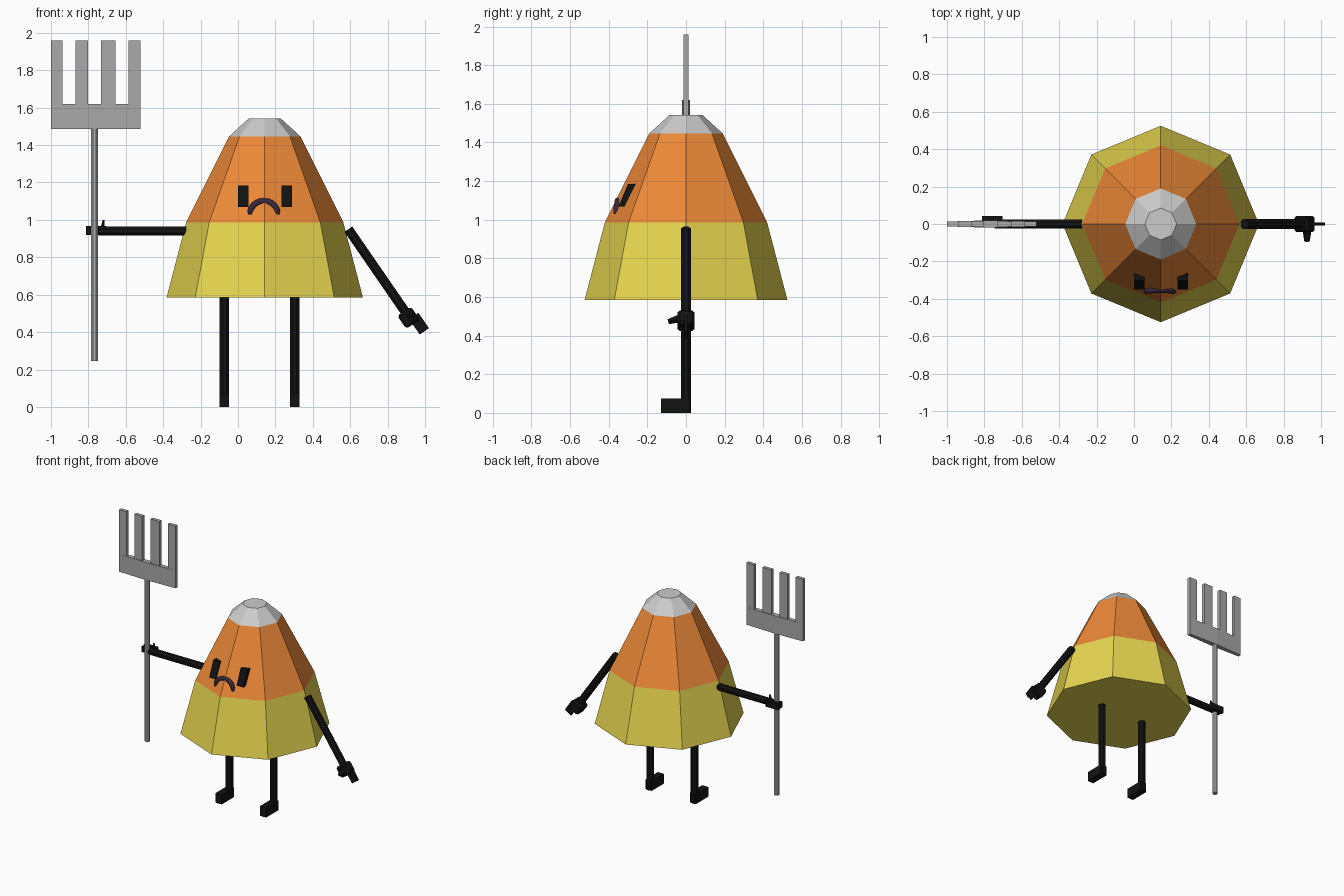
import bpy, bmesh
from math import cos, sin, pi
from mathutils import Vector, Matrix

if "Cube" in bpy.data.objects:
    bpy.data.objects.remove(bpy.data.objects["Cube"])


def material(name, rgb):
    m = bpy.data.materials.new(name)
    m.diffuse_color = (*rgb, 1)
    m.use_nodes = True
    m.node_tree.nodes["Principled BSDF"].inputs["Base Color"].default_value = m.diffuse_color
    return m


YELLOW = material("yellow", (0.80, 0.67, 0.08))
ORANGE = material("orange", (0.85, 0.25, 0.04))
GREY = material("pale_grey", (0.6, 0.6, 0.6))
STEEL = material("steel", (0.4, 0.4, 0.4))
BLACK = material("black", (0.006, 0.006, 0.006))
PURPLE = material("dark_purple", (0.04, 0.02, 0.045))


def finish(bm, name, *mats):
    bmesh.ops.recalc_face_normals(bm, faces=bm.faces)
    me = bpy.data.meshes.new(name)
    bm.to_mesh(me)
    bm.free()
    for m in mats:
        me.materials.append(m)
    ob = bpy.data.objects.new(name, me)
    bpy.context.collection.objects.link(ob)
    return ob


def add_box(bm, centre, size, rot=Matrix()):
    mat = Matrix.Translation(centre) @ rot @ Matrix.Diagonal((*size, 1))
    return bmesh.ops.create_cube(bm, size=1, matrix=mat)["verts"]


def add_rod(bm, a, b, r1, r2=None, sides=8):
    a, b = Vector(a), Vector(b)
    rot = (b - a).to_track_quat('Z', 'Y').to_matrix().to_4x4()
    bmesh.ops.create_cone(bm, cap_ends=True, segments=sides, radius1=r1,
                          radius2=r1 if r2 is None else r2, depth=(b - a).length,
                          matrix=Matrix.Translation((a + b) / 2) @ rot @ Matrix.Rotation(pi / sides, 4, 'Z'))


# Body: eight-sided stacked bands
CX = 0.143
bm = bmesh.new()
rings = [[bm.verts.new((CX + r * cos(i * pi / 4), r * sin(i * pi / 4), z)) for i in range(8)]
         for r, z in [(0.525, 0.585), (0.42, 0.987), (0.19, 1.447), (0.085, 1.543)]]
for band in range(3):
    for i in range(8):
        j = (i + 1) % 8
        f = bm.faces.new((rings[band][i], rings[band][j], rings[band + 1][j], rings[band + 1][i]))
        f.material_index = band
bm.faces.new(rings[0])
bm.faces.new(rings[3]).material_index = 2
finish(bm, "body", YELLOW, ORANGE, GREY)

# Legs with feet, and eyes lying on the sloping face
for side, leg_x, eye_x in (("left", -0.073, 0.028), ("right", 0.303, 0.260)):
    bm = bmesh.new()
    add_rod(bm, (leg_x, 0, 0), (leg_x, 0, 0.62), 0.0275)
    add_box(bm, (leg_x, -0.055, 0.037), (0.052, 0.15, 0.074))
    finish(bm, side + "_leg", BLACK)

    bm = bmesh.new()
    for v in add_box(bm, (eye_x, -0.305, 1.127), (0.056, 0.04, 0.115)):
        v.co.y += 0.42 * (v.co.z - 1.127)
    finish(bm, side + "_eye", BLACK)

# Frowning mouth: tapered arc
cu = bpy.data.curves.new("mouth", 'CURVE')
cu.dimensions = '3D'
cu.bevel_depth = 0.017
cu.bevel_resolution = 1
cu.use_fill_caps = True
sp = cu.splines.new('POLY')
N = 12
sp.points.add(N)
for i, p in enumerate(sp.points):
    t = pi * i / N
    p.co = (0.138 - 0.075 * cos(t), -0.364 + 0.012 * sin(t), 1.028 + 0.072 * sin(t), 1)
    p.radius = 0.6 + 0.4 * min(1, 3 * sin(t))
cu.materials.append(PURPLE)
bpy.context.collection.objects.link(bpy.data.objects.new("mouth", cu))

# Raised arm with a hand gripping the fork
bm = bmesh.new()
add_rod(bm, (-0.26, 0, 0.94), (-0.745, 0, 0.94), 0.0265)
add_box(bm, (-0.757, 0.03, 0.942), (0.11, 0.026, 0.048))
add_box(bm, (-0.798, 0.008, 0.942), (0.022, 0.045, 0.042))
add_rod(bm, (-0.725, 0.01, 0.95), (-0.718, 0.01, 1.0), 0.014, 0.006, 6)
finish(bm, "holding_arm", BLACK)

# Lowered arm with hand, fingers and thumb
bm = bmesh.new()
shoulder, wrist = Vector((0.59, 0, 0.95)), Vector((0.90, 0, 0.50))
d = (wrist - shoulder).normalized()
rot = d.to_track_quat('Z', 'Y').to_matrix().to_4x4()
add_rod(bm, shoulder, wrist, 0.0275)
hand = add_box(bm, (0.912, 0, 0.477), (0.088, 0.088, 0.085), rot)
edges = list({e for v in hand for e in v.link_edges})
bmesh.ops.bevel(bm, geom=edges, offset=0.012, segments=1, affect='EDGES')
for v in add_box(bm, (0.968, 0, 0.445), (0.018, 0.06, 0.10), rot):
    if v.co.z < 0.44:
        v.co.y *= 0.8
add_rod(bm, (0.925, -0.03, 0.49), (0.925, -0.092, 0.472), 0.024, 0.015, 6)
finish(bm, "lowered_arm", BLACK)

# Fork: handle, slightly ridged plate and four tines
FX = -0.768
bm = bmesh.new()
add_rod(bm, (FX, 0, 0.245), (FX, 0, 1.50), 0.02)
outline = [(-1, -0.013), (FX, -0.02), (-0.52, -0.013), (-0.52, 0.013), (FX, 0.02), (-1, 0.013)]
low, high = ([bm.verts.new((x, y, z)) for x, y in outline] for z in (1.485, 1.62))
bm.faces.new(low)
bm.faces.new(high)
for i in range(6):
    j = (i + 1) % 6
    bm.faces.new((low[i], low[j], high[j], high[i]))
for x0, x1 in ((-1, -0.938), (-0.87, -0.803), (-0.732, -0.656), (-0.586, -0.52)):
    add_box(bm, ((x0 + x1) / 2, 0, 1.788), (x1 - x0, 0.026, 0.344))
finish(bm, "fork", STEEL)
